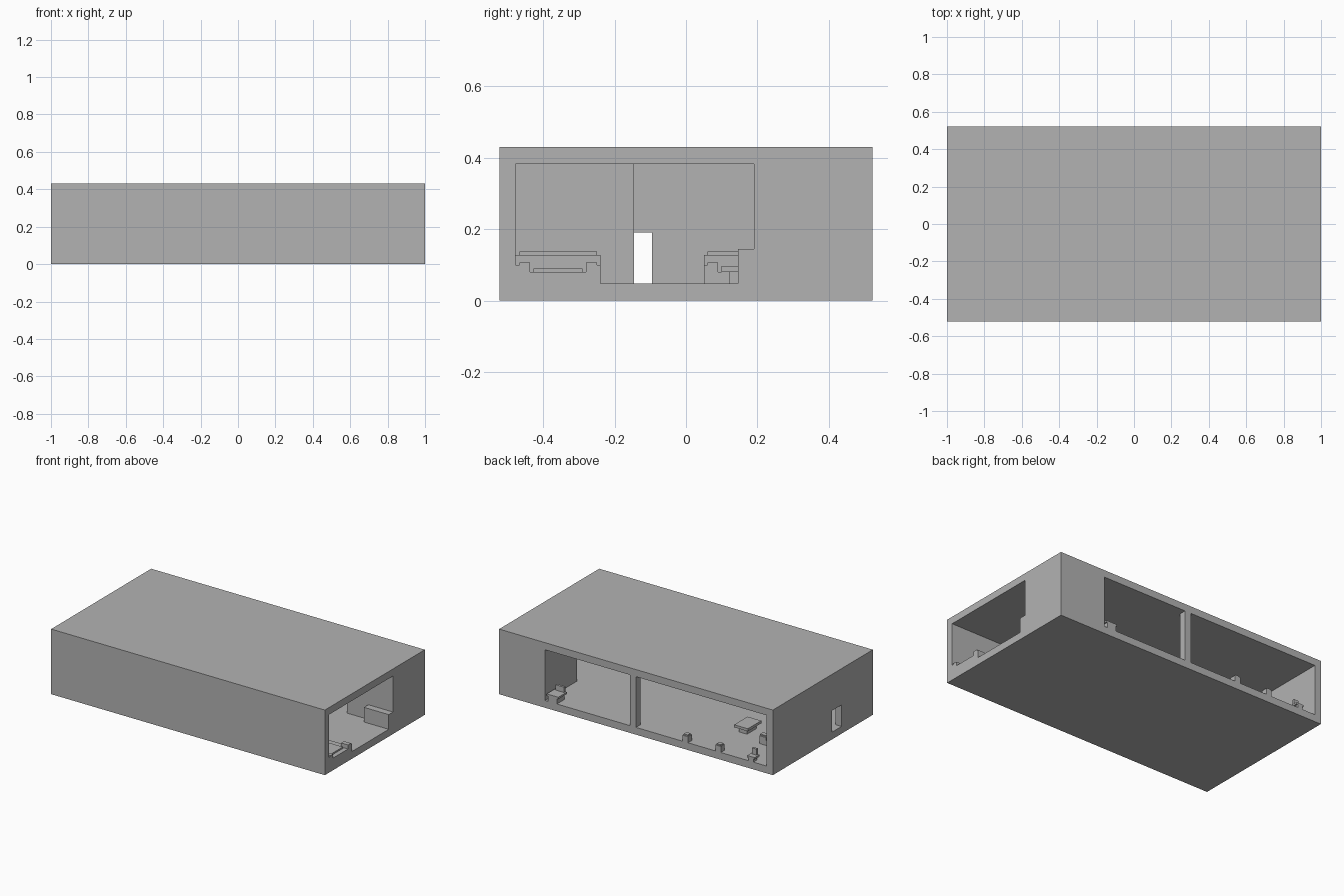
import bpy
import bmesh
from mathutils import Matrix, Vector

if "Cube" in bpy.data.objects:
    bpy.data.objects.remove(bpy.data.objects["Cube"], do_unlink=True)

grey = bpy.data.materials.new("plain grey")
grey.use_nodes = True
COLOUR = (0.45, 0.45, 0.45, 1)
grey.diffuse_color = COLOUR
grey.node_tree.nodes["Principled BSDF"].inputs["Base Color"].default_value = COLOUR


def boxes(name, *spans):
    """One object made of boxes, each given as (x0, x1, y0, y1, z0, z1)."""
    bm = bmesh.new()
    for x0, x1, y0, y1, z0, z1 in spans:
        centre = Vector((x0 + x1, y0 + y1, z0 + z1)) / 2
        size = Matrix.Diagonal((x1 - x0, y1 - y0, z1 - z0, 1))
        bmesh.ops.create_cube(bm, size=1, matrix=Matrix.Translation(centre) @ size)
    mesh = bpy.data.meshes.new(name)
    bm.to_mesh(mesh)
    bm.free()
    mesh.materials.append(grey)
    obj = bpy.data.objects.new(name, mesh)
    bpy.context.collection.objects.link(obj)
    return obj


def combine(target, operation, *span):
    """Cut a box out of the target, or join a box to it."""
    tool = boxes("tool", span)
    tool.hide_render = True
    mod = target.modifiers.new("shape", "BOOLEAN")
    mod.operation, mod.object, mod.solver = operation, tool, "EXACT"
    bpy.context.view_layer.objects.active = target
    bpy.ops.object.modifier_apply(modifier=mod.name)
    bpy.data.objects.remove(tool, do_unlink=True)


# Building shell: open at one end and along two bays of the back
W, D, H = 1.0, 0.522, 0.43
FLOOR, CEILING = 0.048, 0.383
IN_X, IN_Y = -0.955, 0.477
shell = boxes("building_shell", (-W, W, -D, D, 0, H))
combine(shell, "DIFFERENCE", IN_X, 0.665, -IN_Y, IN_Y, FLOOR, CEILING)
combine(shell, "DIFFERENCE", 0.5, 1.2, -IN_Y, 0.19, FLOOR, CEILING)
for x0, x1 in ((IN_X, 0.0), (0.045, 0.665)):
    combine(shell, "DIFFERENCE", x0, x1, 0.4, 0.7, FLOOR, CEILING)

# Doorway in the closed end
combine(shell, "DIFFERENCE", -1.2, -0.9, -0.195, -0.095, FLOOR, 0.19)

# Inner partition and the low counter at the open end
combine(shell, "UNION", 0.0, 0.045, -0.5, -0.145, 0.02, 0.4)
combine(shell, "UNION", 0.82, W, 0.145, 0.25, 0.02, 0.145)


def sofa(name, front, y0, y1):
    """Sofa facing +x with slim caps on the arms and backrest."""
    back = front - 0.18
    parts = [(back, front, y0, y1, FLOOR, 0.08),
             (back - 0.04, back, y0, y1, FLOOR, 0.128),
             (back - 0.035, back - 0.005, y0 + 0.01, y1 - 0.01, 0.128, 0.137),
             (back, front - 0.03, y0 + 0.05, y1 - 0.05, 0.08, 0.09)]
    for a, b in ((y0, y0 + 0.04), (y1 - 0.04, y1)):
        parts.append((front - 0.05, front, a, b, 0.08, 0.1))
        parts.append((front - 0.05, front, max(a, y0 + 0.01),
                      min(b, y1 - 0.01), 0.1, 0.107))
    boxes(name, *parts)


sofa("end_sofa", W, -IN_Y, -0.24)
sofa("wall_sofa", -0.735, 0.05, 0.285)


def chair(name, x, width, depth, seat, top):
    """Chair facing +y, its front level with the back of the building."""
    x0, x1 = x - width / 2, x + width / 2
    boxes(name,
          (x0, x1, D - depth, D, seat - 0.012, seat),
          (x0 + 0.01, x1 - 0.01, D - depth + 0.01, D, FLOOR, seat - 0.012),
          (x0 + 0.01, x1 - 0.01, D - depth, D - depth + 0.015, seat, top))


chair("large_chair", 0.61, 0.085, 0.09, 0.095, 0.13)
chair("small_chair", -0.84, 0.055, 0.05, 0.08, 0.12)

# Small block stools along the open back
for i, x in enumerate((-0.36, -0.6)):
    boxes(f"stool_{i + 1}",
          (x - 0.02, x + 0.02, D - 0.04, D, FLOOR, 0.088),
          (x - 0.015, x + 0.015, D - 0.035, D - 0.005, 0.088, 0.096))

# Low table before the wall sofa
boxes("low_table", (-0.62, -0.52, 0.1, 0.24, 0.08, 0.097),
      (-0.6, -0.54, 0.12, 0.22, FLOOR, 0.08))
